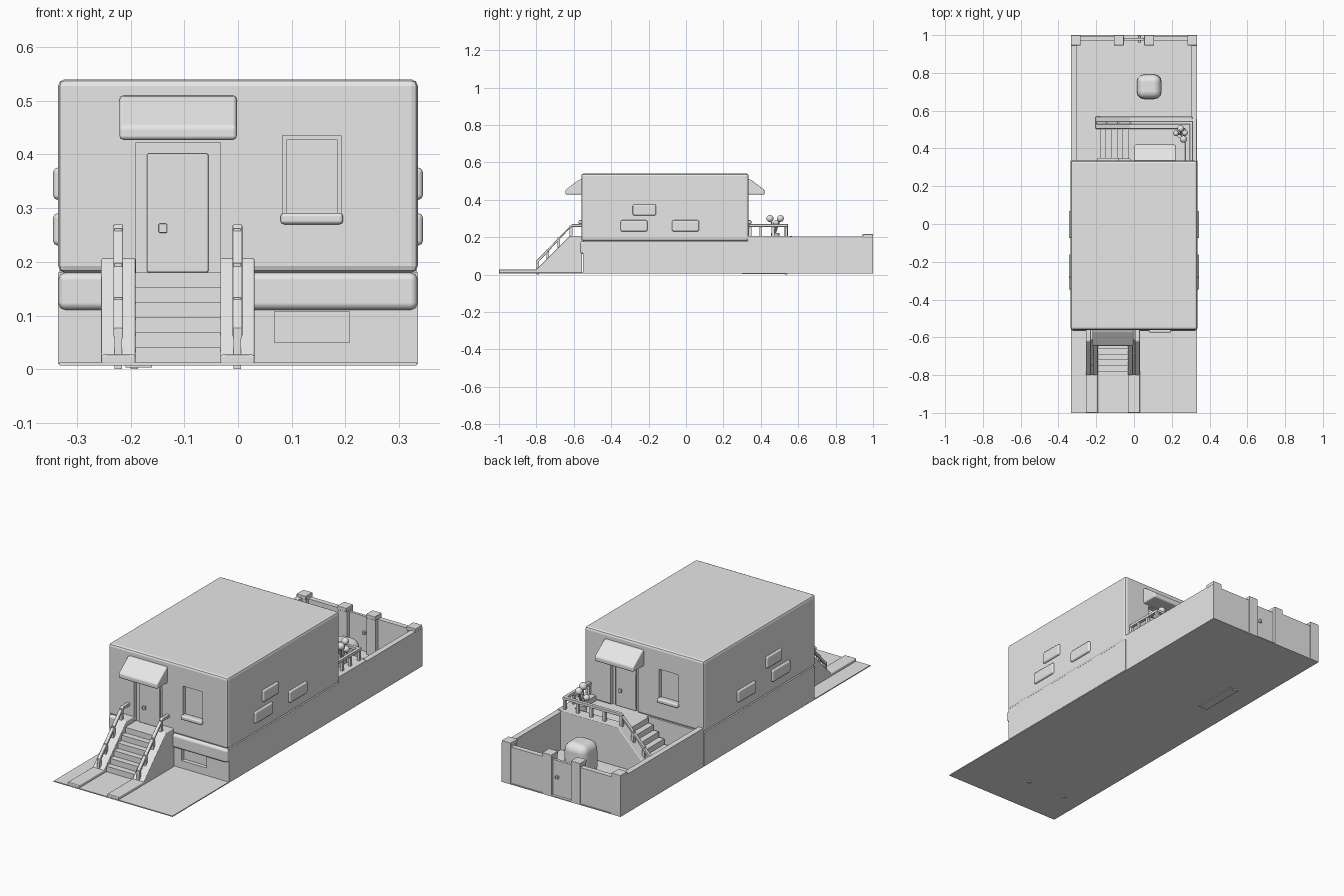
import bpy, bmesh
from math import pi
from mathutils import Matrix, Vector

cube = bpy.data.objects.get("Cube")
if cube:
    bpy.data.objects.remove(cube, do_unlink=True)

grey = bpy.data.materials.new("plaster_grey")
grey.use_nodes = True
grey.diffuse_color = (0.8, 0.8, 0.8, 1)
grey.node_tree.nodes["Principled BSDF"].inputs["Base Color"].default_value = (0.8, 0.8, 0.8, 1)


def finish(name, bm, bevel=0, segments=2, smooth=True, matrix=None):
    if matrix:
        bm.transform(matrix)
    bmesh.ops.recalc_face_normals(bm, faces=bm.faces)
    mesh = bpy.data.meshes.new(name)
    bm.to_mesh(mesh)
    bm.free()
    mesh.materials.append(grey)
    ob = bpy.data.objects.new(name, mesh)
    bpy.context.collection.objects.link(ob)
    if bevel:
        mod = ob.modifiers.new("rounded_edges", "BEVEL")
        mod.width, mod.segments = bevel, segments
        if smooth:
            mod.harden_normals = True
            for p in mesh.polygons:
                p.use_smooth = True
    return ob


def box(name, x, y, z, bevel=0, matrix=None, smooth=True):
    bm = bmesh.new()
    bmesh.ops.create_cube(bm, size=1)
    for v in bm.verts:
        v.co = [lo + (c + 0.5) * (hi - lo) for c, (lo, hi) in zip(v.co, (x, y, z))]
    return finish(name, bm, bevel, smooth=smooth, matrix=matrix)


def prism(name, profile, x, bevel=0, matrix=None):
    """Extrude a (y, z) profile along x."""
    bm = bmesh.new()
    face = bm.faces.new([bm.verts.new((x[0], *p)) for p in profile])
    ext = bmesh.ops.extrude_face_region(bm, geom=[face])
    verts = [g for g in ext["geom"] if isinstance(g, bmesh.types.BMVert)]
    bmesh.ops.translate(bm, verts=verts, vec=(x[1] - x[0], 0, 0))
    return finish(name, bm, bevel, matrix=matrix)


def rod(name, a, b, radius, sides=8, top=None):
    a, b = Vector(a), Vector(b)
    d = b - a
    bm = bmesh.new()
    turn = Matrix.Translation((a + b) / 2) @ d.to_track_quat("Z", "Y").to_matrix().to_4x4()
    bmesh.ops.create_cone(bm, cap_ends=True, segments=sides, radius1=radius,
                          radius2=top or radius, depth=d.length)
    return finish(name, bm, matrix=turn)


def ball(name, centre, radius):
    bm = bmesh.new()
    bmesh.ops.create_uvsphere(bm, u_segments=14, v_segments=8, radius=radius)
    ob = finish(name, bm, matrix=Matrix.Translation(centre))
    for p in ob.data.polygons:
        p.use_smooth = True
    return ob


# House body and plinth
W, FRONT, BACK, FLOOR = 0.335, -0.56, 0.335, 0.18
body = box("house_body", (-W, W), (FRONT, BACK), (FLOOR, 0.54), 0.012, smooth=False)
plinth = box("plinth", (-W, W), (-0.55, BACK), (0.01, FLOOR), smooth=False)
box("plinth_band", (-W, W), (-0.566, -0.53), (0.11, FLOOR), 0.014)
cutters = []


def recess(target, name, x, y, z, matrix=None):
    cut = box(name, x, y, z, matrix=matrix)
    cut.hide_render = True
    mod = target.modifiers.new(name, "BOOLEAN")
    mod.operation, mod.object, mod.solver = "DIFFERENCE", cut, "EXACT"
    cutters.append(cut)


# Facade fittings, repeated at the back by a half turn
half_turn = Matrix.Translation((0, FRONT + BACK, 0)) @ Matrix.Rotation(pi, 4, "Z")
for side, m in (("front", Matrix()), ("back", half_turn)):
    recess(body, side + "_door_cutter", (-0.19, -0.033), (-0.6, -0.54), (0.15, 0.422), m)
    recess(body, side + "_window_cutter", (0.083, 0.192), (-0.6, -0.54), (0.28, 0.435), m)
    box(side + "_door", (-0.17, -0.055), (-0.548, -0.535), (FLOOR, 0.402), 0.004, m)
    box(side + "_door_handle", (-0.148, -0.132), (-0.557, -0.545), (0.254, 0.271), 0.002, m)
    box(side + "_window_sill", (0.079, 0.196), (-0.575, -0.54), (0.27, 0.291), 0.007, m)
    box(side + "_window_pane", (0.09, 0.185), (-0.543, -0.535), (0.288, 0.428), 0, m)
    prism(side + "_canopy", [(-0.55, 0.51), (-0.568, 0.51), (-0.645, 0.452),
                             (-0.645, 0.427), (-0.55, 0.427)], (-0.221, -0.002), 0.008, m)
recess(plinth, "cellar_window_cutter", (0.068, 0.208), (-0.6, -0.53), (0.05, 0.107))

# Loose bricks on both side walls
for sx in (-1, 1):
    for y0, y1, z0 in ((-0.285, -0.16, 0.315), (-0.35, -0.205, 0.23), (-0.075, 0.07, 0.23)):
        box("wall_brick", sorted((sx * 0.32, sx * 0.345)), (y0, y1), (z0, z0 + 0.061), 0.01)

# Bake the recesses and drop the helpers
bpy.context.view_layer.update()
graph = bpy.context.evaluated_depsgraph_get()
for ob in (body, plinth):
    baked = bpy.data.meshes.new_from_object(ob.evaluated_get(graph))
    ob.modifiers.clear()
    ob.data = baked
for cut in cutters:
    bpy.data.objects.remove(cut, do_unlink=True)


# Stairs: top of the slope at the local origin, running down towards -y
def stairs(name, m, sides, landing):
    run, steps = 0.18, 6
    profile = [(landing, 0.01), (landing, FLOOR)]
    for i in range(steps):
        y, z = -0.01 - i * run / steps, FLOOR - i * 0.028
        profile += [(y, z), (y, z - 0.028)]
    profile[-1] = (profile[-1][0], 0.01)
    prism(name + "_steps", profile, (-0.08, 0.08), 0, m)
    for s in sides:
        c = s * 0.111
        span = (c - 0.032, c + 0.032)
        prism(name + "_stringer", [(landing, 0.01), (landing, 0.207), (0, 0.207),
                                   (-run - 0.005, 0.022), (-run - 0.005, 0.01)], span, 0.004, m)
        prism(name + "_handrail", [(landing, 0.27), (0.01, 0.27), (-run, 0.075), (-run, 0.055),
                                   (0.006, 0.255), (landing, 0.255)],
              (c - 0.009, c + 0.009), 0.003, m)
        for y in (0.005, -0.06, -0.12, -0.173):
            top = 0.262 + min(0, y) * 1.07
            foot = 0 if y < -0.15 else top - 0.09
            box(name + "_rail_post", (c - 0.007, c + 0.007), (y - 0.007, y + 0.007),
                (foot, top), 0, m)


stairs("front_stairs", Matrix.Translation((-0.112, -0.62, 0)), (-1, 1), 0.065)
stairs("back_stairs", Matrix.Translation((-0.02, 0.425, 0)) @ Matrix.Rotation(-pi / 2, 4, "Z"),
       (-1,), 0.33)

# Ground and front path kerbs
box("ground", (-0.333, 0.333), (-1, 1), (0.007, 0.012))
for x in (-0.223, -0.001):
    box("path_kerb", (x - 0.032, x + 0.032), (-1, -0.79), (0.01, 0.027), 0.004)
box("back_stairs_footing", (-0.21, -0.16), (0.3, 0.535), (0.003, 0.012))

# Terrace with its railing
box("terrace", (-0.02, 0.31), (0.33, 0.53), (0.01, FLOOR))
box("terrace_edge", (0.27, 0.333), (0.33, 0.557), (0.01, 0.207), 0.003)
box("terrace_side_rail", (0.295, 0.312), (0.335, 0.545), (0.255, 0.27), 0.003)
for y in (0.342, 0.4, 0.465, 0.536):
    box("terrace_post", (0.297, 0.31), (y - 0.007, y + 0.007), (0.19, 0.262))
for x in (0.08, 0.155, 0.23):
    box("terrace_post", (x - 0.007, x + 0.007), (0.529, 0.543), (0.19, 0.262))

# Yard walls, posts and gate
for sx in (-1, 1):
    box("yard_side_wall", sorted((sx * 0.305, sx * 0.333)), (0.335, 1), (0.01, 0.203))
    box("yard_back_wall", sorted((sx * 0.085, sx * 0.333)), (0.97, 0.996), (0.01, 0.195))
    for x in (sx * 0.08, sx * 0.308):
        box("wall_post", (x - 0.025, x + 0.025), (0.95, 1), (0.01, 0.205))
        box("post_cap", (x - 0.026, x + 0.026), (0.945, 1), (0.198, 0.217), 0.003)
box("yard_gate", (-0.06, 0.06), (0.972, 0.986), (0.012, 0.19))
box("gate_handle", (0.022, 0.036), (0.96, 0.997), (0.1, 0.115), 0.002)

# Rounded block in the yard
bm = bmesh.new()
bmesh.ops.create_cube(bm, size=1)
for v in bm.verts:
    taper = 0.95 if v.co.z > 0 else 1
    v.co = (0.08 + v.co.x * 0.135 * taper, 0.727 + v.co.y * 0.135 * taper,
            0.012 + (v.co.z + 0.5) * 0.168)
finish("yard_dome", bm, 0.04, 3)

# Potted topiary on the terrace
base = Vector((0.247, 0.477, 0.222))
rod("plant_pot", (base.x, base.y, FLOOR), base, 0.018, 12, 0.024)
for dx, dy, z, r in ((0, 0.028, 0.3, 0.018), (-0.025, 0.003, 0.265, 0.015),
                     (0.015, -0.028, 0.3, 0.019), (0.022, 0.005, 0.275, 0.016)):
    tip = Vector((base.x + dx, base.y + dy, z))
    rod("plant_stem", base, tip, 0.004)
    ball("plant_ball", tip, r)
